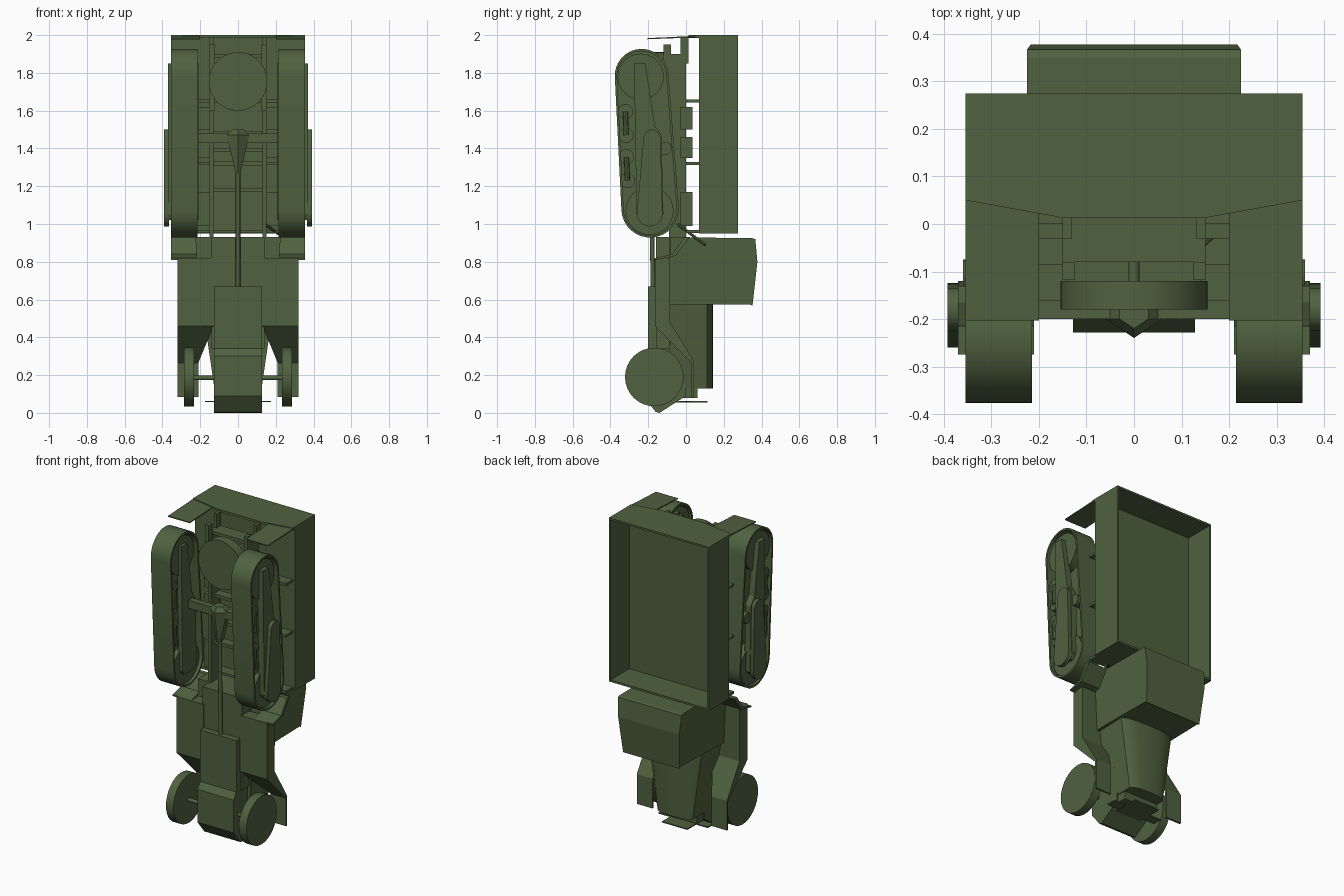
import bpy, bmesh, math
from mathutils import Vector

old = bpy.data.objects.get("Cube")
if old:
    bpy.data.objects.remove(old, do_unlink=True)

green = bpy.data.materials.new("army_green")
green.use_nodes = True
COLOUR = (0.08, 0.122, 0.051, 1)
green.diffuse_color = COLOUR
green.node_tree.nodes["Principled BSDF"].inputs["Base Color"].default_value = COLOUR


def finish(name, bm, smooth=False):
    bmesh.ops.recalc_face_normals(bm, faces=bm.faces)
    mesh = bpy.data.meshes.new(name)
    bm.to_mesh(mesh)
    bm.free()
    mesh.materials.append(green)
    obj = bpy.data.objects.new(name, mesh)
    bpy.context.collection.objects.link(obj)
    if smooth:
        bpy.ops.object.select_all(action='DESELECT')
        obj.select_set(True)
        bpy.context.view_layer.objects.active = obj
        bpy.ops.object.shade_smooth_by_angle(angle=math.radians(35))


def loft(name, loops, caps=True, smooth=False):
    """Join equal-length closed loops of points into a skin."""
    bm = bmesh.new()
    rings = [[bm.verts.new(p) for p in loop] for loop in loops]
    n = len(rings[0])
    for a, b in zip(rings, rings[1:]):
        for i in range(n):
            bm.faces.new((a[i], a[(i + 1) % n], b[(i + 1) % n], b[i]))
    if caps:
        bm.faces.new(rings[0])
        bm.faces.new(rings[-1])
    else:
        bmesh.ops.remove_doubles(bm, verts=bm.verts, dist=1e-5)
    finish(name, bm, smooth)


def across(profile, x):
    return [(x, y, z) for y, z in profile]


def prism(name, profile, x0, x1, smooth=False):
    """Extrude a (y, z) profile across x."""
    loft(name, [across(profile, x0), across(profile, x1)], smooth=smooth)


def box(name, x0, x1, y0, y1, z0, z1):
    prism(name, [(y0, z0), (y1, z0), (y1, z1), (y0, z1)], x0, x1)


def rod(name, start, end, radius, sides=32):
    """Round bar or disc between two points."""
    start, end = Vector(start), Vector(end)
    axis = end - start
    bm = bmesh.new()
    bmesh.ops.create_cone(bm, cap_ends=True, segments=sides, radius1=radius,
                          radius2=radius, depth=axis.length)
    bm.transform(axis.to_track_quat('Z', 'Y').to_matrix().to_4x4())
    bmesh.ops.translate(bm, verts=bm.verts, vec=(start + end) / 2)
    finish(name, bm, sides > 8)


def capsule(c0, r0, c1, r1, steps=16):
    """Outline around an upper and a lower circle in the (y, z) plane."""
    tilt = math.atan2(c0[0] - c1[0], c0[1] - c1[1])
    lean = math.asin((r1 - r0) / math.dist(c0, c1))
    pts = []
    for c, r, a0, a1 in ((c0, r0, lean, math.pi - lean),
                         (c1, r1, math.pi - lean, 2 * math.pi + lean)):
        for i in range(steps + 1):
            a = a0 + (a1 - a0) * i / steps - tilt
            pts.append((c[0] + r * math.cos(a), c[1] + r * math.sin(a)))
    return pts


# Cargo bed: open tray with floor, side boards and end boards
T = 0.012
box("bed_floor", -0.355, 0.355, 0.07, 0.085, 0.95, 2)
for s in (-1, 1):
    box("bed_side_board", s * 0.355, s * (0.355 - T), 0.07, 0.275, 0.95, 2)
box("bed_front_board", -0.355, 0.355, 0.07, 0.275, 0.95, 0.95 + T)
box("bed_tail_board", -0.355, 0.355, 0.07, 0.275, 2 - T, 2)
tail = [(-0.355, 0.07), (-0.355, 0.05), (-0.15, 0.013), (0.15, 0.013), (0.355, 0.05), (0.355, 0.07)]
loft("tail_skirt", [[(x, y, z) for x, y in tail] for z in (1.985, 2)])
for z in (0.96, 1.32, 1.65):
    box("bed_joist", -0.34, 0.34, 0, 0.07, z - 0.008, z + 0.008)

# Chassis ladder
for z in (1.18, 1.32, 1.39, 1.48, 1.65):
    box("frame_crossmember", -0.14, 0.14, -0.06, 0, z - 0.01, z + 0.01)
box("tail_crossmember", -0.15, 0.15, -0.08, 0.013, 1.88, 1.9)
box("engine_bay_floor", -0.14, 0.14, -0.16, 0, 0.34, 0.93)

# Spare wheel and its mount
rod("spare_wheel", (0, -0.18, 1.755), (0, -0.12, 1.755), 0.155, sides=40)
rod("spare_wheel_mount", (0, -0.12, 1.755), (0, -0.03, 1.755), 0.012, sides=12)

# Rear axle beam, wedge-shaped differential and drive shaft
box("rear_axle", -0.215, 0.215, -0.2, -0.16, 1.43, 1.48)
def wedge(w, drop, z):
    return [(-w, -0.16, z), (-w, -0.2, z), (0, -0.2 - drop, z), (w, -0.2, z), (w, -0.16, z)]

loft("differential", [wedge(0.03, 0.02, 1.5), wedge(0.06, 0.04, 1.47), wedge(0.012, 0.005, 1.27)])
rod("drive_shaft", (0, -0.175, 0.66), (0, -0.185, 1.3), 0.012, sides=12)
rod("exhaust_pipe", (0.14, -0.045, 1.0), (0.3, 0.1, 0.89), 0.008, sides=8)

# Nose under-box, front axle and bumper
nose = [(-0.2, 0.67), (-0.2, 0.34), (-0.228, 0.3), (-0.228, 0.09), (-0.16, 0.005),
        (-0.14, 0), (0, 0.09), (0, 0.67)]
prism("nose_box", nose, -0.128, 0.128)
rod("front_axle", (-0.25, -0.17, 0.185), (0.25, -0.17, 0.185), 0.012, sides=12)
box("bumper_bar", -0.175, 0.175, -0.03, 0.03, 0.057, 0.064)
box("bumper_plate", -0.09, 0.09, -0.1, 0.115, 0.055, 0.062)
box("radiator_guard", -0.12, 0.12, -0.06, 0.06, 0.08, 0.14)

# Hood tapering forward, with a crowned top
def hood_ring(w, z):
    half = [(w, -0.085), (w, 0.11), (w * 0.85, 0.127), (w * 0.5, 0.139)]
    return ([(x, y, z) for x, y in half] + [(0, 0.143, z)]
            + [(-x, y, z) for x, y in reversed(half)])

loft("hood", [hood_ring(0.125, 0.13), hood_ring(0.19, 0.58)], smooth=True)

# Cab: upright sides, narrowing slightly toward the windscreen
cab_side = [(-0.085, 0.57, 0.21), (0.11, 0.575, 0.205), (0.335, 0.575, 0.2), (0.352, 0.567, 0.2),
            (0.378, 0.8, 0.217), (0.367, 0.92, 0.225), (0.35, 0.925, 0.225), (-0.085, 0.93, 0.225)]
loft("cab", [[(s * w, y, z) for y, z, w in cab_side] for s in (-1, 1)])

# Outlines of the paired parts
UPPER, LOWER = (-0.235, 1.785), (-0.19, 1.08)
belt_out = capsule(UPPER, 0.142, LOWER, 0.152)
belt_in = capsule(UPPER, 0.13, LOWER, 0.14)
beam = [(-0.275, 1.85), (-0.215, 1.85), (-0.165, 1.52), (-0.13, 1.47), (-0.12, 1.05), (-0.15, 1.02),
        (-0.245, 1.02), (-0.262, 1.05)]
arm = capsule((-0.18, 1.455), 0.045, (-0.192, 1.055), 0.068, 10)
fender = [(-0.165, 0.82), (-0.165, 0.46), (0.03, 0.265), (0.03, 0.085), (0.042, 0.085),
          (0.042, 0.275), (-0.085, 0.48), (-0.085, 0.82)]
guard = [(-0.155, 0.82), (-0.07, 0.842), (-0.01, 0.93), (0.02, 0.93), (-0.055, 0.832), (-0.155, 0.81)]
for s in (-1, 1):
    # Frame rail, brackets and subframe boxes
    box("frame_rail", s * 0.13, s * 0.15, -0.09, 0, 0.3, 1.9)
    box("rail_end", s * 0.13, s * 0.15, -0.03, 0.013, 1.85, 1.99)
    box("spare_wheel_bracket", s * 0.125, s * 0.15, -0.118, -0.08, 1.6, 1.95)
    for z0, z1 in ((0.99, 1.17), (1.35, 1.46), (1.5, 1.62)):
        box("subframe_box", s * 0.15, s * 0.22, -0.03, 0.035, z0, z1)

    # Track: hollow belt around a thin web, with wheels on both faces
    a, b = s * 0.215, s * 0.355
    loft("track_belt", [across(belt_out, a), across(belt_out, b), across(belt_in, b),
                        across(belt_in, a), across(belt_out, a)], caps=False, smooth=True)
    prism("track_web", belt_in, s * 0.28, s * 0.29)
    rod("rear_idler_wheel", (s * 0.23, -0.24, 1.78), (s * 0.34, -0.24, 1.78), 0.122)
    rod("drive_wheel", (s * 0.23, -0.193, 1.07), (s * 0.34, -0.193, 1.07), 0.127)
    for low, high in (((-0.31, 1.23), (-0.315, 1.355)), ((-0.317, 1.47), (-0.32, 1.595))):
        for y, z in (low, high):
            rod("road_wheel", (s * 0.23, y, z), (s * 0.34, y, z), 0.04, sides=20)
        for x in (0.23, 0.338):
            rod("bogie_link", (s * x, *low), (s * x, *high), 0.014, sides=8)

    # Suspension beams, outer arm and pivot
    prism("inner_suspension_beam", beam, s * 0.21, s * 0.24)
    prism("outer_suspension_beam", beam, s * 0.33, s * 0.37)
    prism("suspension_arm", arm, s * 0.365, s * 0.392, smooth=True)
    rod("suspension_pivot", (s * 0.22, -0.11, 1.4), (s * 0.36, -0.11, 1.4), 0.035, sides=20)

    # Front wheel, fender, mudguard and mud flap
    rod("front_wheel", (s * 0.232, -0.168, 0.19), (s * 0.285, -0.168, 0.19), 0.155)
    inner = [(s * (0.13 if z > 0.4 else 0.21), y, z) for y, z in fender]
    loft("front_fender", [inner, across(fender, s * 0.32)])
    prism("cab_mudguard", guard, s * 0.22, s * 0.355)
    prism("mud_flap", [(0.05, 1.996), (-0.203, 1.984), (-0.203, 1.978), (0.05, 1.988)],
          s * 0.2, s * 0.355)
